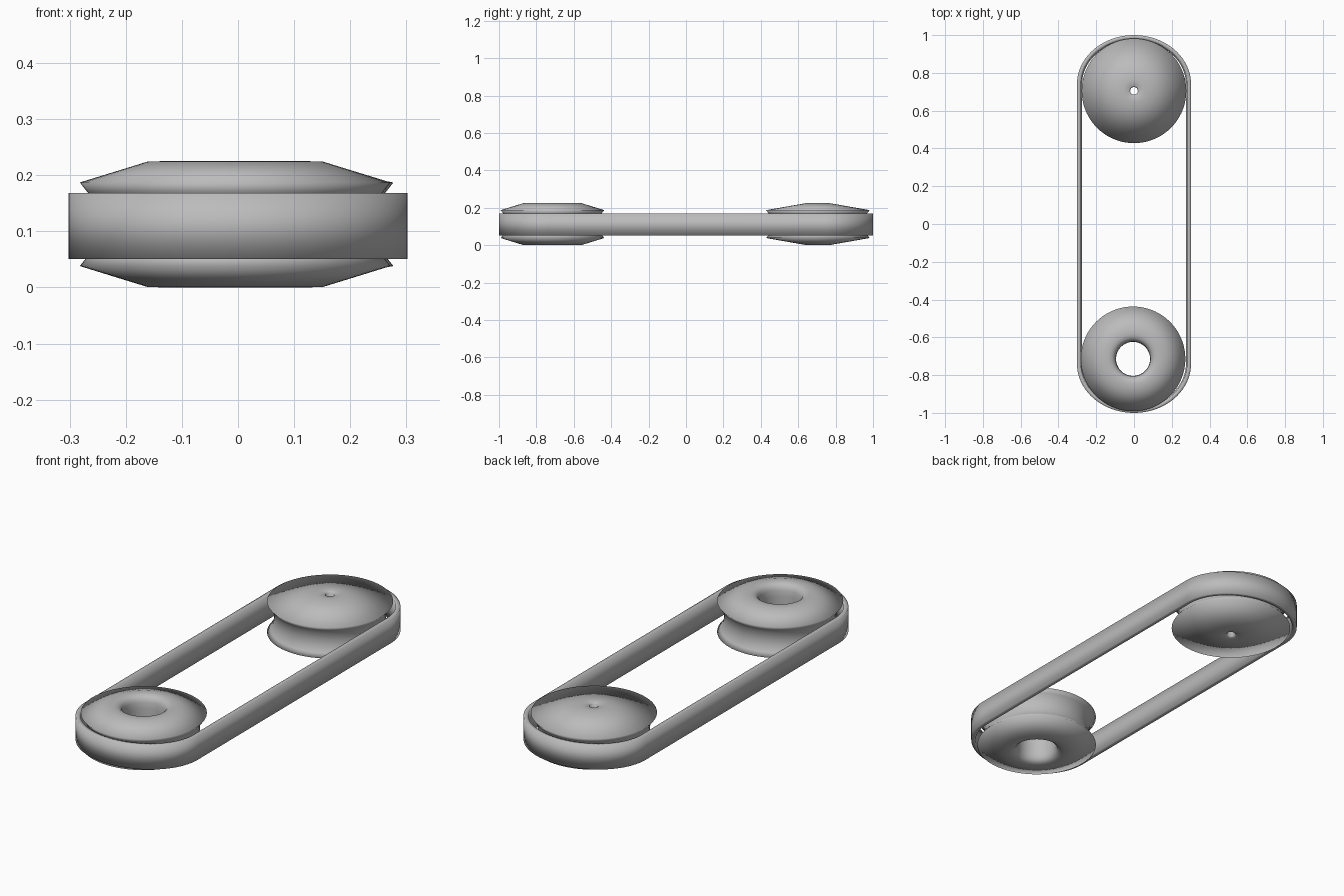
import bpy, bmesh, math

if "Cube" in bpy.data.objects:
    bpy.data.objects.remove(bpy.data.objects["Cube"])

grey = bpy.data.materials.new("plain_grey")
grey.diffuse_color = (0.5, 0.5, 0.5, 1)
grey.use_nodes = True
grey.node_tree.nodes["Principled BSDF"].inputs["Base Color"].default_value = grey.diffuse_color


def sweep(name, rings):
    """Join a closed loop of equally sized closed rings into a smooth solid."""
    bm = bmesh.new()
    loops = [[bm.verts.new(p) for p in ring] for ring in rings]
    for a, b in zip(loops, loops[1:] + loops[:1]):
        for i in range(len(a)):
            j = (i + 1) % len(a)
            bm.faces.new((a[i], a[j], b[j], b[i]))
    bmesh.ops.recalc_face_normals(bm, faces=bm.faces)
    for f in bm.faces:
        f.smooth = True
    me = bpy.data.meshes.new(name)
    bm.to_mesh(me)
    bm.free()
    me.materials.append(grey)
    ob = bpy.data.objects.new(name, me)
    bpy.context.collection.objects.link(ob)
    return ob


def pulley(name, x, y, upper, mid=0.1125, sides=72):
    """Turn a half profile, mirrored about mid height, into a grooved wheel."""
    lower = [(r, 2 * mid - z) for r, z in reversed(upper) if abs(z - mid) > 1e-4]
    profile = upper + lower
    rings = []
    for k in range(sides):
        a = math.tau * k / sides
        rings.append([(x + r * math.cos(a), y + r * math.sin(a), z) for r, z in profile])
    return sweep(name, rings)


# Undercut rim and concave groove shared by both wheels
groove = [(0.277, 0.187), (0.262, 0.168), (0.25, 0.145), (0.245, 0.1125)]

# Back wheel: shallow cone with a small axle hole
pulley("small_bore_pulley", 0, 0.705,
       [(0.02, 0.219), (0.026, 0.223), (0.06, 0.225)] + groove)

# Front wheel: flat crown with a wide bore
pulley("wide_bore_pulley", -0.005, -0.714,
       [(0.09, 0.165), (0.092, 0.195), (0.099, 0.212), (0.112, 0.222),
        (0.13, 0.225), (0.157, 0.224)] + groove)


# Belt: long loop with rounded ends and a slight inner ridge
def belt_ring(inset, z, steps=40):
    pts = []
    for sign in (1, -1):
        for k in range(steps + 1):
            a = math.pi * k / steps
            pts.append((sign * (0.302 - inset) * math.cos(a),
                        sign * (0.74 + (0.26 - inset) * math.sin(a)), z))
    return pts


sweep("belt", [belt_ring(d, z) for d, z in
               [(0, 0.051), (0, 0.168), (0.021, 0.168), (0.027, 0.11), (0.021, 0.051)]])
